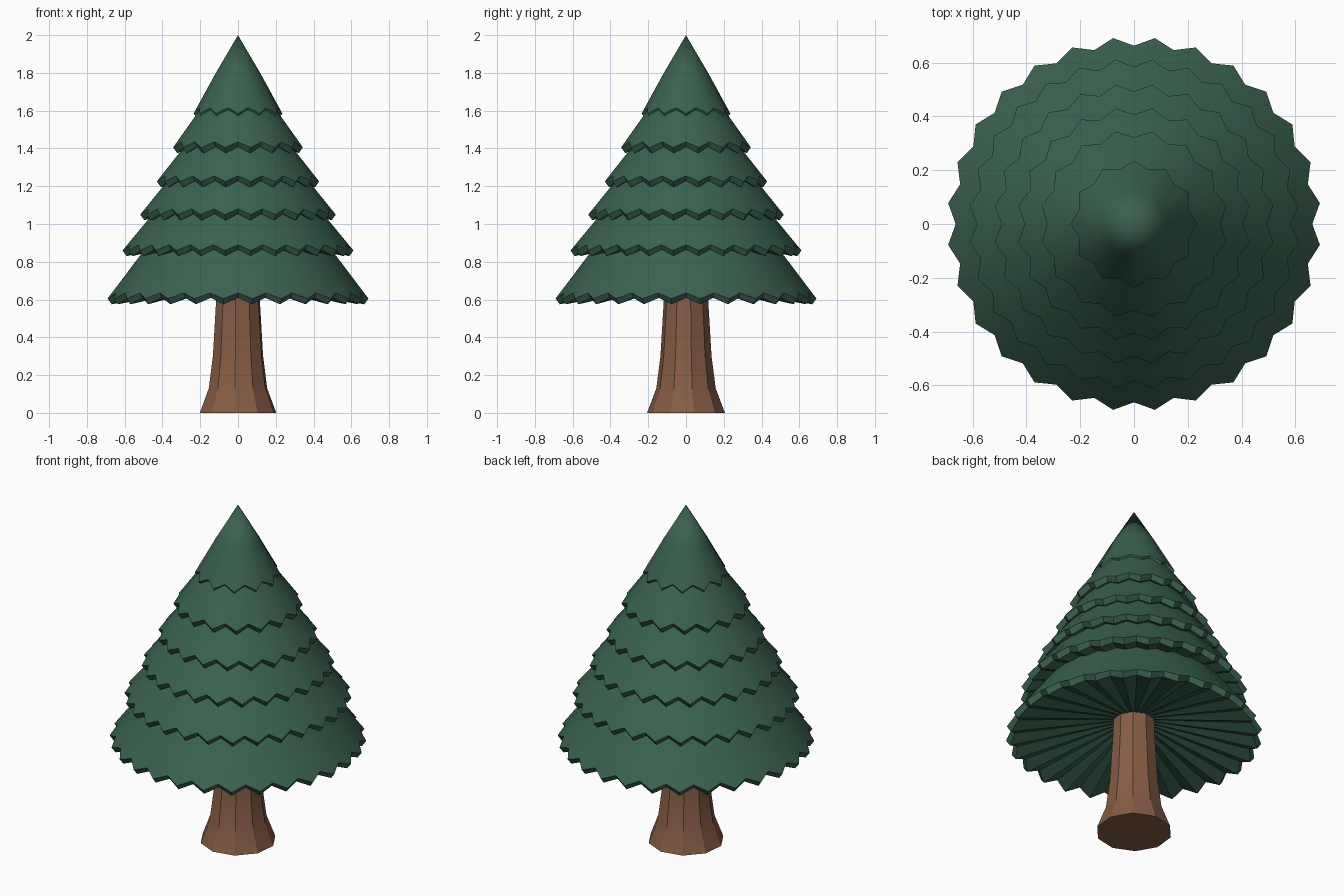
import bpy, bmesh, math

if "Cube" in bpy.data.objects:
    bpy.data.objects.remove(bpy.data.objects["Cube"])


def material(name, rgb):
    m = bpy.data.materials.new(name)
    m.diffuse_color = (*rgb, 1)
    m.use_nodes = True
    m.node_tree.nodes["Principled BSDF"].inputs["Base Color"].default_value = m.diffuse_color
    return m


GREEN = material("pine green", (0.042, 0.12, 0.078))
BROWN = material("bark brown", (0.24, 0.108, 0.06))


def lathe(name, rings, top, bottom, mat, angle):
    """Skin rings of points from top to bottom, closing both ends with fans."""
    bm = bmesh.new()
    loops = [[bm.verts.new(p) for p in ring] for ring in rings]
    n = len(loops[0])
    a, b = bm.verts.new((0, 0, top)), bm.verts.new((0, 0, bottom))
    for i in range(n):
        j = (i + 1) % n
        bm.faces.new((a, loops[0][i], loops[0][j]))
        bm.faces.new((b, loops[-1][j], loops[-1][i]))
        for up, low in zip(loops, loops[1:]):
            bm.faces.new((up[i], low[i], low[j], up[j]))
    bmesh.ops.recalc_face_normals(bm, faces=bm.faces)
    mesh = bpy.data.meshes.new(name)
    bm.to_mesh(mesh)
    bm.free()
    mesh.materials.append(mat)
    ob = bpy.data.objects.new(name, mesh)
    bpy.context.collection.objects.link(ob)
    bpy.ops.object.select_all(action='DESELECT')
    ob.select_set(True)
    bpy.context.view_layer.objects.active = ob
    bpy.ops.object.shade_smooth_by_angle(angle=math.radians(angle))


def zigzag(tip, valley, teeth, tip_first):
    """Ring alternating between tip and valley (radius, height), starting at the front."""
    ring = []
    for i in range(2 * teeth):
        r, z = tip if (i % 2 == 0) == tip_first else valley
        t = -math.pi / 2 + math.pi * i / teeth
        ring.append((r * math.cos(t), r * math.sin(t), z))
    return ring


# Foliage tiers: tip radius, tip height, apex height, teeth
tiers = [(0.695, 0.605, 1.52, 28), (0.615, 0.86, 1.60, 28),
         (0.522, 1.05, 1.69, 24), (0.435, 1.225, 1.77, 20),
         (0.35, 1.405, 1.89, 16), (0.235, 1.585, 2.00, 12)]
for k, (r, z, apex, teeth) in enumerate(tiers):
    tip, valley = (r, z), (r * 0.985 - 0.022, z + 0.03)
    # upper ring keeps the cone smooth and round towards the apex
    mid_r, mid_z = r * 0.5, z + (apex - z) * 0.5
    if k == 5:
        mid_r += 0.004
    rings = [
        zigzag((mid_r, mid_z), (mid_r - 0.003, mid_z), teeth, k == 5),
        zigzag(tip, valley, teeth, k == 5),
        zigzag((r - 0.022, z - 0.03), (valley[0] - 0.018, z + 0.004), teeth, k == 5),
    ]
    lathe(f"foliage_tier_{k + 1}", rings, apex, z + 0.10, GREEN, 35)

# Trunk with a flared foot and flat bark facets
SIDES = 10
profile = [(0.114, 0.76), (0.118, 0.60), (0.136, 0.30), (0.158, 0.13), (0.207, 0.0)]
trunk = []
for r, z in profile:
    ts = [math.radians(-96) + math.tau * i / SIDES for i in range(SIDES)]
    trunk.append([(r * math.cos(t), r * math.sin(t), z) for t in ts])
lathe("trunk", trunk, 0.76, 0.0, BROWN, 20)
